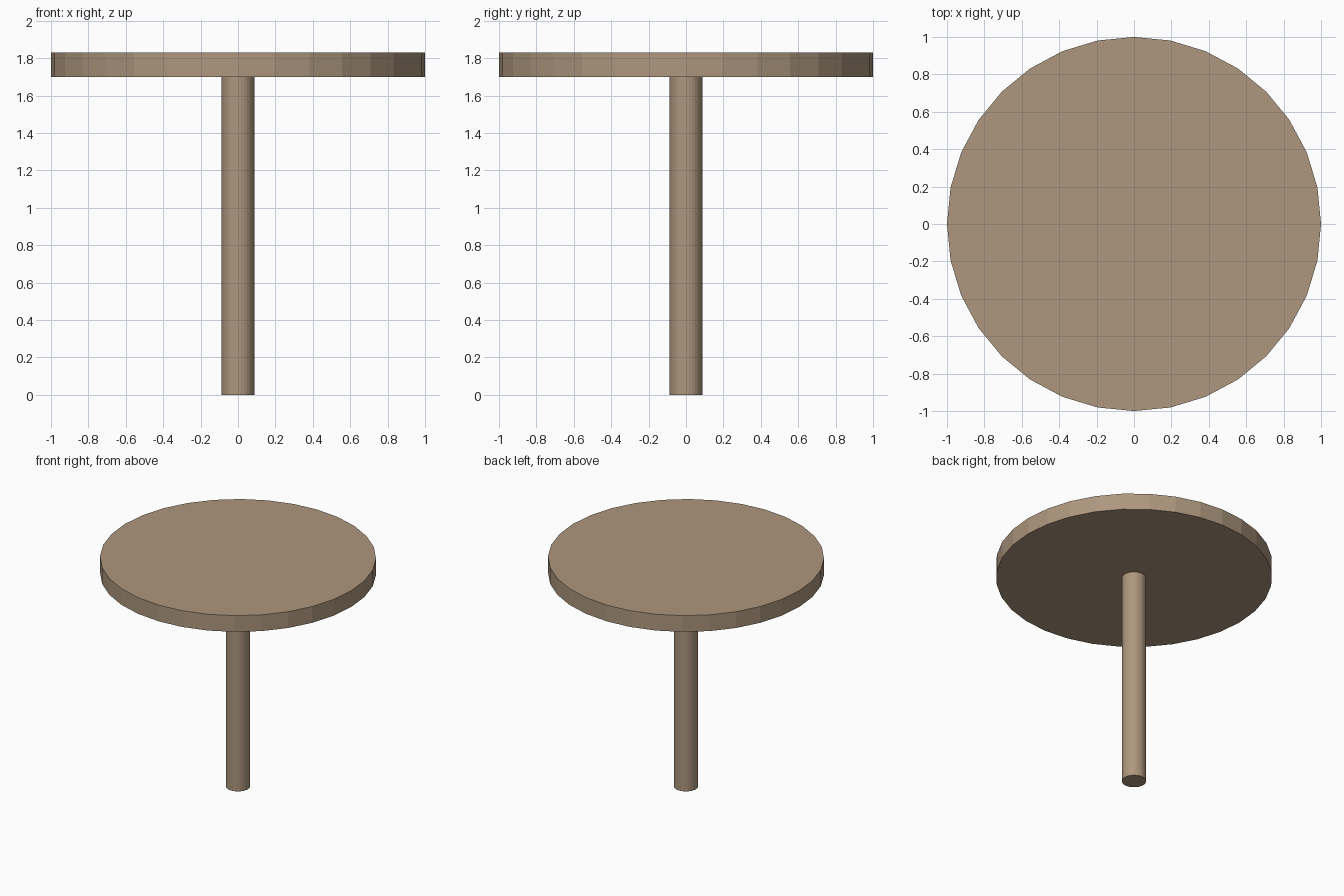
import bpy

if "Cube" in bpy.data.objects:
    bpy.data.objects.remove(bpy.data.objects["Cube"])

wood = bpy.data.materials.new("wood")
wood.diffuse_color = (0.42, 0.31, 0.21, 1)
wood.use_nodes = True
wood.node_tree.nodes["Principled BSDF"].inputs["Base Color"].default_value = wood.diffuse_color


def cylinder(name, radius, z0, z1):
    bpy.ops.mesh.primitive_cylinder_add(
        vertices=32, radius=radius, depth=z1 - z0, location=(0, 0, (z0 + z1) / 2))
    obj = bpy.context.object
    obj.name = name
    obj.data.materials.append(wood)
    return obj


# Round faceted top
cylinder("table_top", 1.0, 1.70, 1.83)

# Central post
cylinder("post", 0.088, 0.0, 1.70)
